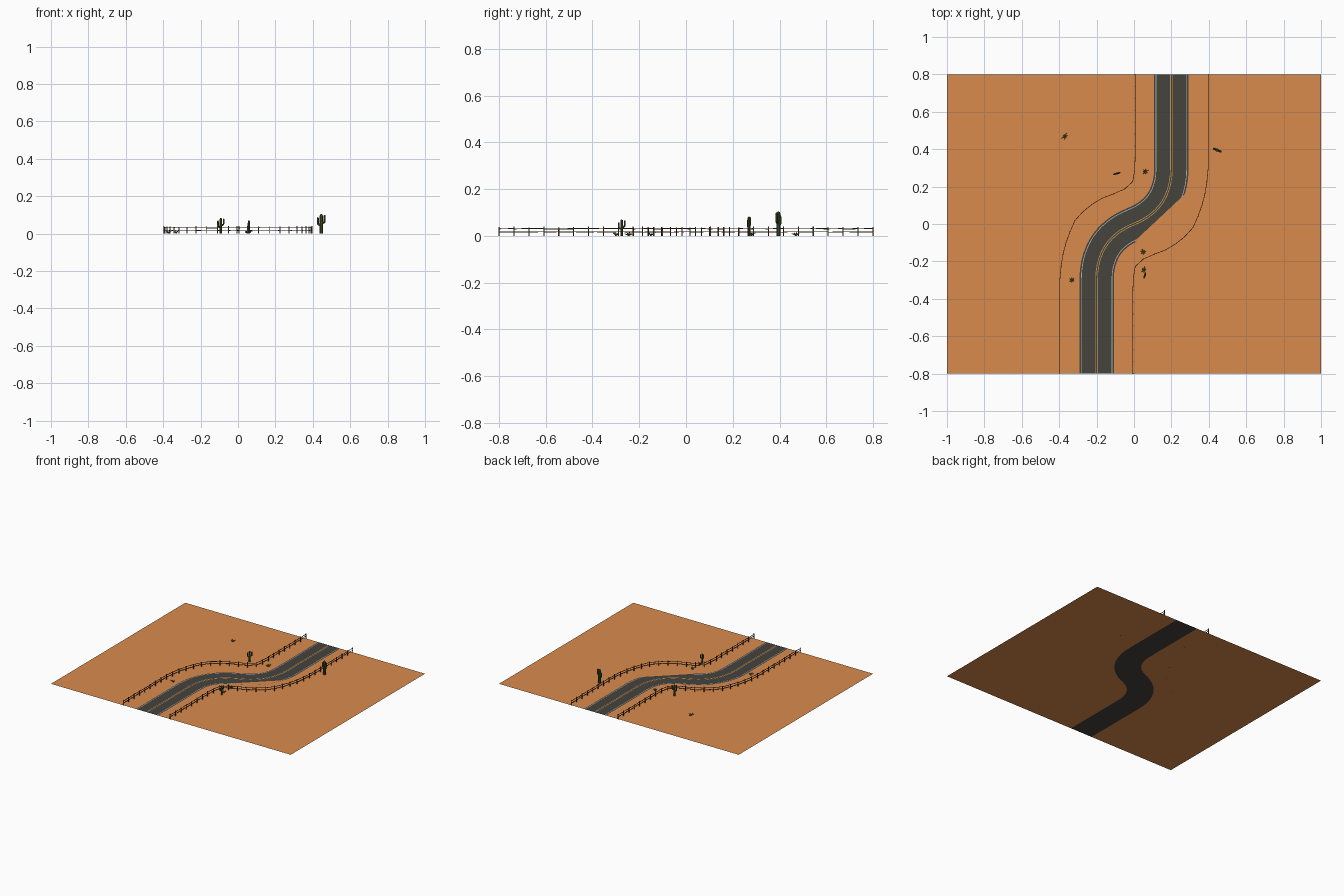
import bpy, bmesh, math, random
from mathutils import Vector, Matrix

if "Cube" in bpy.data.objects:
    bpy.data.objects.remove(bpy.data.objects["Cube"])

random.seed(4)


def mat(name, col):
    m = bpy.data.materials.new(name)
    m.diffuse_color = (*col, 1)
    m.use_nodes = True
    m.node_tree.nodes["Principled BSDF"].inputs["Base Color"].default_value = m.diffuse_color
    return m


SAND = mat("sand", (0.70, 0.26, 0.075))
ASPHALT = mat("asphalt", (0.06, 0.056, 0.047))
WHITE = mat("white_paint", (0.45, 0.45, 0.42))
YELLOW = mat("yellow_paint", (0.55, 0.30, 0.07))
WOOD = mat("wood", (0.10, 0.05, 0.025))
CACTUS = mat("cactus_green", (0.05, 0.09, 0.025))
LEAF = mat("leaf_green", (0.13, 0.17, 0.035))


def finish(bm, name, m):
    me = bpy.data.meshes.new(name)
    bm.to_mesh(me)
    bm.free()
    me.materials.append(m)
    ob = bpy.data.objects.new(name, me)
    bpy.context.collection.objects.link(ob)
    return ob


# S-shaped road centre line: one Bezier half, the other half by rotation
def bezier(t):
    p = [Vector(v) for v in ((-.2, -.3), (-.2, -.12), (-.1, -.04), (0, 0))]
    s = 1 - t
    return s**3 * p[0] + 3*s*s*t * p[1] + 3*s*t*t * p[2] + t**3 * p[3]


half = [Vector((-.2, -.8))] + [bezier(i / 12) for i in range(13)]
centre = half + [-v for v in reversed(half[:-1])]


def offset(d):
    out = []
    for i, p in enumerate(centre):
        t = (centre[min(i + 1, len(centre) - 1)] - centre[max(i - 1, 0)]).normalized()
        if abs(p.y) > 0.29:
            t = Vector((0, 1))
        out.append(p + Vector((-t.y, t.x)) * d)
    return out


def strip(name, left, right, z, m):
    bm = bmesh.new()
    a = [bm.verts.new((p.x, p.y, z)) for p in left]
    b = [bm.verts.new((p.x, p.y, z)) for p in right]
    for i in range(len(a) - 1):
        bm.faces.new((a[i], b[i], b[i + 1], a[i + 1]))
    return finish(bm, name, m)


# Road, sand on both sides, painted lines
W = 0.092
L, R = offset(W), offset(-W)
strip("road", L, R, 0, ASPHALT)
strip("sand_left", [Vector((-1, p.y)) for p in L], L, 0, SAND)
strip("sand_right", R, [Vector((1, p.y)) for p in R], 0, SAND)
for s in (-1, 1):
    c = 0.082 * s
    strip("edge_line", offset(c + .002), offset(c - .002), .0006, WHITE)
    c = 0.005 * s
    strip("centre_line", offset(c + .002), offset(c - .002), .0006, YELLOW)

# Sand drifting straight across the outer side of the bend
A, B = Vector((.283, .17)), Vector((0, -.095))
bm = bmesh.new()
d = (A - B).normalized()
nrm = Vector((d.y, -d.x))
edge = [p for p in R if B.y < p.y < A.y and (p - B).dot(nrm) > 0]
bm.faces.new([bm.verts.new((p.x, p.y, .0009)) for p in [A, B] + edge])
drift = finish(bm, "sand_drift", SAND)
for poly in drift.data.polygons:
    if poly.normal.z < 0:
        poly.flip()


# Split-rail fences
def beam(bm, a, b, w, h):
    d = b - a
    m = Matrix.Translation((a + b) / 2) @ d.to_track_quat('X', 'Z').to_matrix().to_4x4()
    bmesh.ops.create_cube(bm, size=1, matrix=m @ Matrix.Diagonal((d.length, w, h, 1)))


def resample(pts, n):
    seg = [(b - a).length for a, b in zip(pts, pts[1:])]
    out = []
    for k in range(n + 1):
        s, i = sum(seg) * k / n, 0
        while i < len(seg) - 1 and s > seg[i]:
            s -= seg[i]
            i += 1
        out.append(pts[i].lerp(pts[i + 1], min(1, s / seg[i])))
    return out


path = [Vector(p) for p in ((-.397, -.8), (-.397, -.3), (-.385, -.18), (-.355, -.07),
        (-.315, .02), (-.26, .08), (-.19, .13), (-.1, .165), (-.02, .2),
        (0, .24), (.006, .32), (.006, .8))]
for s, name in ((1, "left_fence"), (-1, "right_fence")):
    posts = resample([p * s for p in path], 28)
    bm = bmesh.new()
    for p in posts:
        q = p.to_3d()
        beam(bm, q, q + Vector((0, 0, random.uniform(.035, .04))), .0045, .0045)
    for a, b in zip(posts, posts[1:]):
        for z in (.017, .031):
            j = lambda: Vector((0, 0, z + random.uniform(-.0015, .0015)))
            beam(bm, a.to_3d() + j(), b.to_3d() + j(), .003, .003)
    finish(bm, name, WOOD)


# Cacti: tubes with rounded tips
def tube(bm, pts, r, n=8):
    pts = [Vector(p) for p in pts]
    end = (pts[-1] - pts[-2]).normalized()
    radii = [r] * len(pts) + [r * .7, r * .1]
    pts += [pts[-1] + end * r * .7, pts[-1] + end * r]
    rings = []
    for i, p in enumerate(pts):
        t = pts[min(i + 1, len(pts) - 1)] - pts[max(i - 1, 0)]
        q = t.to_track_quat('Z', 'Y')
        rings.append([bm.verts.new(p + q @ Vector((math.cos(k * math.tau / n) * radii[i],
                      math.sin(k * math.tau / n) * radii[i], 0))) for k in range(n)])
    for a, b in zip(rings, rings[1:]):
        # match ring starts so the tube does not twist
        sh = min(range(n), key=lambda o: sum(((a[k].co - b[(k + o) % n].co)).length for k in range(n)))
        for k in range(n):
            bm.faces.new((a[k], a[(k + 1) % n], b[(k + 1 + sh) % n], b[(k + sh) % n]))
    bm.faces.new(rings[-1])
    bm.faces.new(rings[0][::-1])


def cactus(x, y, h, ang):
    bm = bmesh.new()
    r = h * .085
    tube(bm, [(0, 0, 0), (0, 0, h * .5), (0, 0, h - r)], r)
    for s, z, top in ((-1, .45, .78), (1, .55, .9)):
        tube(bm, [(0, 0, h * z), (s * h * .12, 0, h * z), (s * h * .18, 0, h * (z + .05)),
                  (s * h * .19, 0, h * (z + .12)), (s * h * .19, 0, h * top)], r * .65)
    ob = finish(bm, "cactus", CACTUS)
    ob.location, ob.rotation_euler.z = (x, y, 0), ang


for c in ((.445, .395, .105, -.4), (-.092, .27, .083, .3), (.058, -.275, .07, 1.3)):
    cactus(*c)


# Low spiky plants: tapered leaves fanned round a point
def plant(x, y, size):
    bm = bmesh.new()
    turn = random.uniform(0, 6)
    for k in range(7):
        rot = Matrix.Rotation(turn + k * math.tau / 7, 4, 'Z') @ Matrix.Rotation(
            random.uniform(.7, 1.3), 4, 'Y')
        n = size * random.uniform(.6, 1)
        bmesh.ops.create_cone(bm, cap_ends=True, segments=4, radius1=size * .16, radius2=0,
                              depth=n, matrix=Matrix.Translation((0, 0, .003)) @ rot
                              @ Matrix.Translation((0, 0, n / 2)))
    for v in bm.verts:
        v.co.z = max(v.co.z, 0)
    finish(bm, "spiky_plant", LEAF).location = (x, y, 0)


for x, y in ((-.37, .47), (.06, .28), (.05, -.15), (.052, -.245), (-.33, -.3)):
    plant(x, y, .025)
